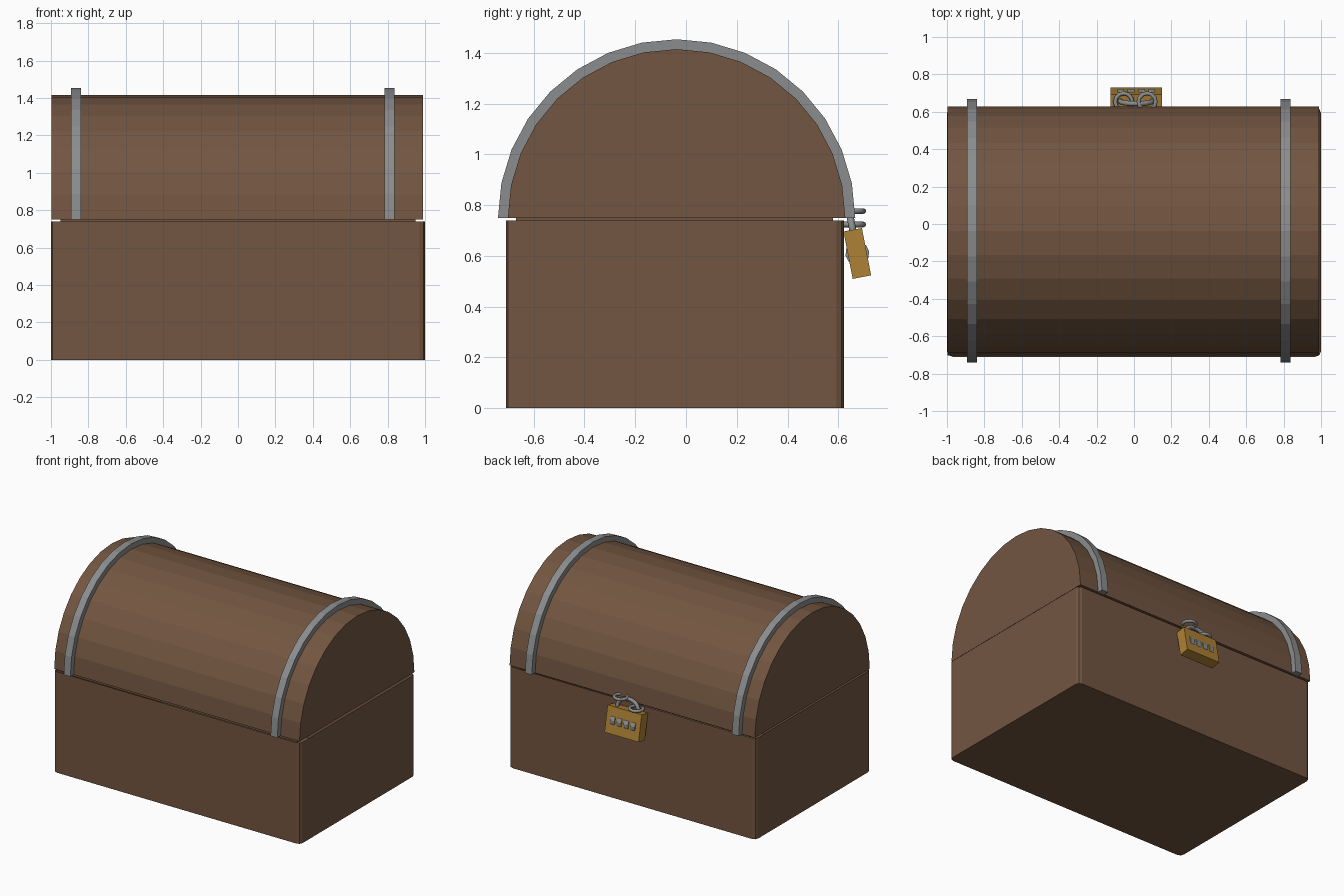
import bpy, bmesh, math
from mathutils import Matrix, Vector

cube = bpy.data.objects.get("Cube")
if cube:
    bpy.data.objects.remove(cube, do_unlink=True)


def material(name, rgb):
    m = bpy.data.materials.new(name)
    m.use_nodes = True
    m.diffuse_color = (*rgb, 1)
    m.node_tree.nodes["Principled BSDF"].inputs["Base Color"].default_value = (*rgb, 1)
    return m


WOOD = material("brown wood", (0.17, 0.092, 0.052))
STEEL = material("grey steel", (0.26, 0.265, 0.27))
BRASS = material("yellow brass", (0.42, 0.22, 0.035))

MID_Y, RADIUS, SEAM = -0.037, 0.665, 0.75


def finish(bm, name, mat, smooth=False):
    bmesh.ops.recalc_face_normals(bm, faces=bm.faces)
    mesh = bpy.data.meshes.new(name)
    bm.to_mesh(mesh)
    bm.free()
    mesh.materials.append(mat)
    for p in mesh.polygons:
        p.use_smooth = smooth
    obj = bpy.data.objects.new(name, mesh)
    bpy.context.collection.objects.link(obj)
    return obj


def box_bm(low, high):
    low, high = Vector(low), Vector(high)
    bm = bmesh.new()
    bmesh.ops.create_cube(bm, size=1, matrix=Matrix.Translation((low + high) / 2)
                          @ Matrix.Diagonal((*(high - low), 1)))
    return bm


def arc(radius, steps=16):
    angles = [math.pi * i / steps for i in range(steps + 1)]
    return [(MID_Y + radius * math.cos(a), SEAM + radius * math.sin(a)) for a in angles]


def extrude_x(name, profile, x0, x1, mat):
    bm = bmesh.new()
    face = bm.faces.new([bm.verts.new((x0, y, z)) for y, z in profile])
    out = bmesh.ops.extrude_face_region(bm, geom=[face])
    verts = [v for v in out["geom"] if isinstance(v, bmesh.types.BMVert)]
    bmesh.ops.translate(bm, verts=verts, vec=(x1 - x0, 0, 0))
    # Keep the cap that the extrusion leaves behind, closing the solid
    if not face.is_valid:
        bm.faces.new([v for v in bm.verts if v not in verts])
    return finish(bm, name, mat)


def tube(name, points, radius, mat, cyclic=False):
    curve = bpy.data.curves.new(name, "CURVE")
    curve.dimensions = "3D"
    curve.bevel_depth = radius
    curve.bevel_resolution = 2
    curve.use_fill_caps = True
    spline = curve.splines.new("POLY")
    spline.points.add(len(points) - 1)
    for p, co in zip(spline.points, points):
        p.co = (*co, 1)
    spline.use_cyclic_u = cyclic
    curve.materials.append(mat)
    obj = bpy.data.objects.new(name, curve)
    bpy.context.collection.objects.link(obj)
    return obj


# Chest body: box with softened upright corners, hollowed from the top
bm = box_bm((-1, -0.71, 0), (1, 0.622, 0.74))
upright = [e for e in bm.edges if abs(e.verts[0].co.z - e.verts[1].co.z) > 0.5]
bmesh.ops.bevel(bm, geom=upright, offset=0.03, segments=2, profile=0.5, affect="EDGES")
top = [f for f in bm.faces if f.calc_center_median().z > 0.73]
bmesh.ops.inset_region(bm, faces=top, thickness=0.035)
bmesh.ops.translate(bm, verts=top[0].verts[:], vec=(0, 0, -0.68))
finish(bm, "chest_body", WOOD)

# Barrel lid, and the lip that closes the seam
extrude_x("lid", arc(RADIUS), -0.998, 0.99, WOOD)
finish(box_bm((-0.95, -0.67, 0.72), (0.95, 0.58, 0.752)), "lid_lip", WOOD)

# Steel bands over the lid
for side, x in (("right", -0.867), ("left", 0.81)):
    profile = arc(0.704) + arc(RADIUS - 0.003)[::-1]
    extrude_x(side + "_band", profile, x - 0.027, x + 0.027, STEEL)

# Padlock, built upright about its own centre and then tilted into place
lock = Matrix.Translation((0.012, 0.675, 0.61)) @ Matrix.Rotation(math.radians(11), 4, "X")
bm = box_bm((-0.138, -0.037, -0.095), (0.138, 0.037, 0.095))
finish(bm, "padlock_body", BRASS).matrix_world = lock

# Number wheels through the padlock
for i in range(4):
    bm = bmesh.new()
    bmesh.ops.create_cone(bm, cap_ends=True, segments=12, radius1=0.047, radius2=0.047,
                          depth=0.036, matrix=Matrix.Translation(((i - 1.5) * 0.055, 0, 0))
                          @ Matrix.Rotation(math.pi / 2, 4, "Y"))
    finish(bm, f"number_wheel_{i + 1}", STEEL).matrix_world = lock

# Shackle arch
turns = [math.pi * i / 12 for i in range(13)]
path = [(0.085, 0, 0.08)] + [(0.085 * math.cos(a), 0, 0.1 + 0.065 * math.sin(a))
                             for a in turns] + [(-0.085, 0, 0.08)]
tube("padlock_shackle", path, 0.014, STEEL).matrix_world = lock

# Staple rings on the body and the lid
for name, x, z in (("body_ring", -0.055, 0.724), ("lid_ring", 0.07, 0.777)):
    ring = [(x + 0.046 * math.cos(2 * a), 0.653 + 0.046 * math.sin(2 * a), z)
            for a in turns[:-1]]
    tube(name, ring, 0.011, STEEL, cyclic=True)
